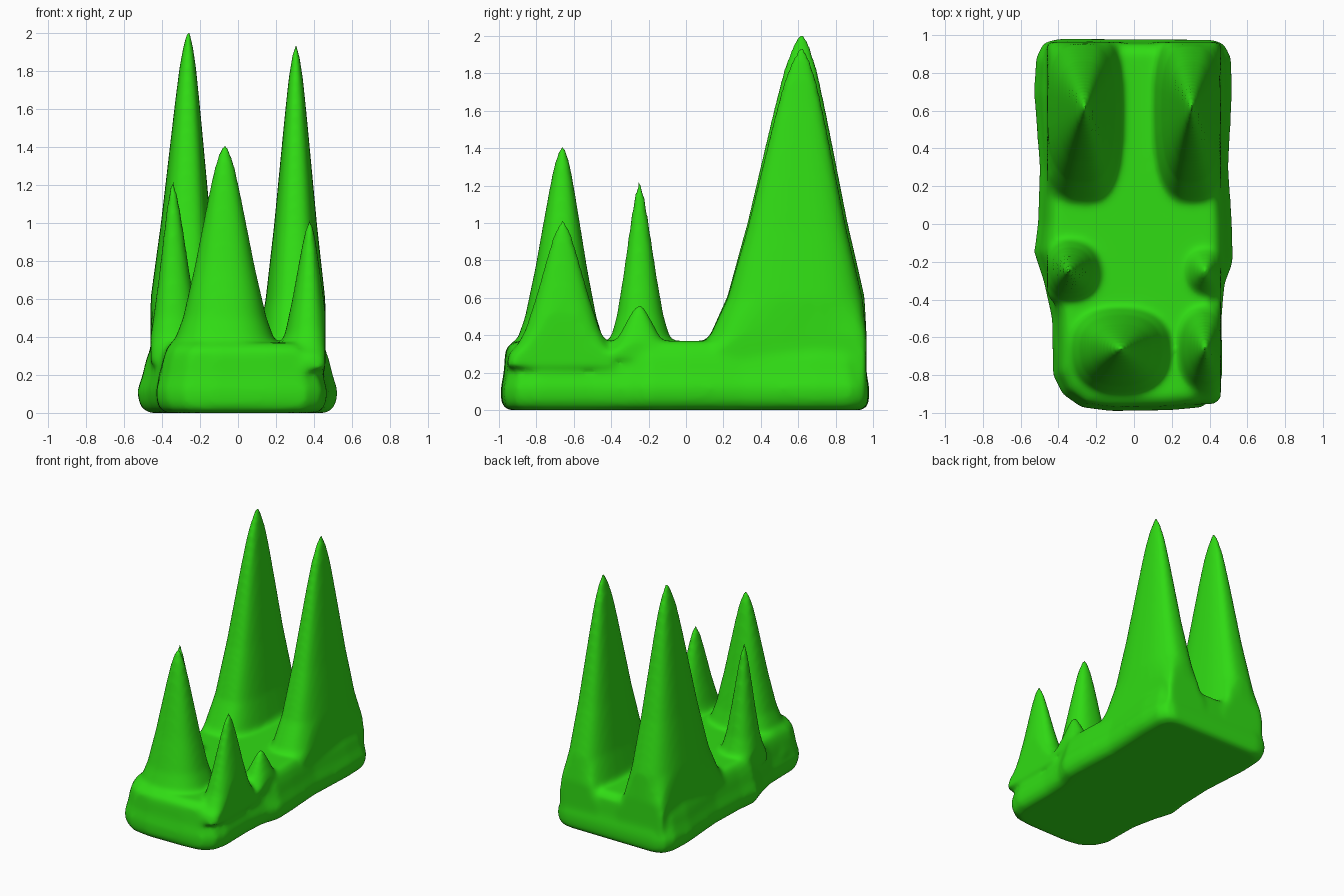
import bpy, bmesh, math
from mathutils import Vector

if "Cube" in bpy.data.objects:
    bpy.data.objects.remove(bpy.data.objects["Cube"], do_unlink=True)

# Single green material
green = bpy.data.materials.new("bright_green")
green.use_nodes = True
COLOUR = (0.03, 0.72, 0.007, 1)
green.diffuse_color = COLOUR
green.node_tree.nodes["Principled BSDF"].inputs["Base Color"].default_value = COLOUR

bm = bmesh.new()


def loft(rings):
    """Closed skin through a stack of equal-length rings."""
    rows = [[bm.verts.new(p) for p in ring] for ring in rings]
    for low, high in zip(rows, rows[1:]):
        n = len(low)
        for i in range(n):
            j = (i + 1) % n
            bm.faces.new((low[i], low[j], high[j], high[i]))
    bm.faces.new(rows[0][::-1])
    bm.faces.new(rows[-1])


# Base slab: rounded footprint, flared near the ground
right = [(.2, -.985), (.36, -.97), (.44, -.91), (.47, -.8), (.465, -.5), (.48, -.32),
         (.525, -.2), (.52, 0), (.5, .3), (.52, .7), (.515, .88), (.48, .95), (.42, .975)]
left = [(-.4, .98), (-.48, .96), (-.52, .88), (-.53, .7), (-.5, .3), (-.51, 0),
        (-.53, -.15), (-.48, -.3), (-.435, -.5), (-.43, -.8), (-.38, -.9), (-.28, -.97), (-.12, -.99)]
levels = [(0, .88, .96), (.02, .95, .99), (.06, .99, 1), (.12, 1, 1), (.2, .95, .985),
          (.27, .92, .98), (.33, .88, .975), (.37, .82, .93)]
loft([[(x * sx, y * sy, z) for x, y in right + left] for z, sx, sy in levels])

# Shared spike taper: fraction of height, fraction of reach
TAPER = [(-.1, 1.6), (0, 1.45), (.06, 1.23), (.18, 1), (.3, .86), (.41, .73), (.53, .61),
         (.65, .49), (.77, .37), (.89, .24), (.96, .13), (1, .05)]


def spike(tip, foot, west, east, south, north, power=2.2, sides=32):
    x0, y0, top = tip
    rings = []
    for s, r in TAPER:
        ring = []
        for k in range(sides):
            a = math.tau * k / sides
            c, d = math.cos(a), math.sin(a)
            x = x0 + math.copysign(abs(c) ** (2 / power), c) * r * (east if c > 0 else west)
            y = y0 + math.copysign(abs(d) ** (2 / power), d) * r * (north if d > 0 else south)
            ring.append((max(-.46, min(.46, x)), max(-.96, min(.965, y)), foot + s * (top - foot)))
        rings.append(ring)
    loft(rings)


# Two tall rear spikes
spike((-.26, .62, 2.01), .3, .2, .16, .4, .335, 2.8)
spike((.305, .62, 1.94), .3, .16, .155, .4, .325, 2.8)
# Two front spikes
spike((-.07, -.66, 1.42), .3, .22, .22, .2, .18, 2.4)
spike((.38, -.66, 1.02), .3, .13, .1, .2, .2)
# Two middle spikes
spike((-.345, -.25, 1.23), .35, .1, .13, .12, .13)
spike((.38, -.25, .57), .3, .12, .09, .14, .14)

bmesh.ops.recalc_face_normals(bm, faces=bm.faces)
mesh = bpy.data.meshes.new("spiked_block")
bm.to_mesh(mesh)
bm.free()
block = bpy.data.objects.new("spiked_block", mesh)
bpy.context.collection.objects.link(block)
mesh.materials.append(green)

# Fuse the parts into one soft skin
fuse = block.modifiers.new("fuse", "REMESH")
fuse.mode = "VOXEL"
fuse.voxel_size = .017
fuse.use_smooth_shade = True
soften = block.modifiers.new("soften", "SMOOTH")
soften.factor = .5
soften.iterations = 12
